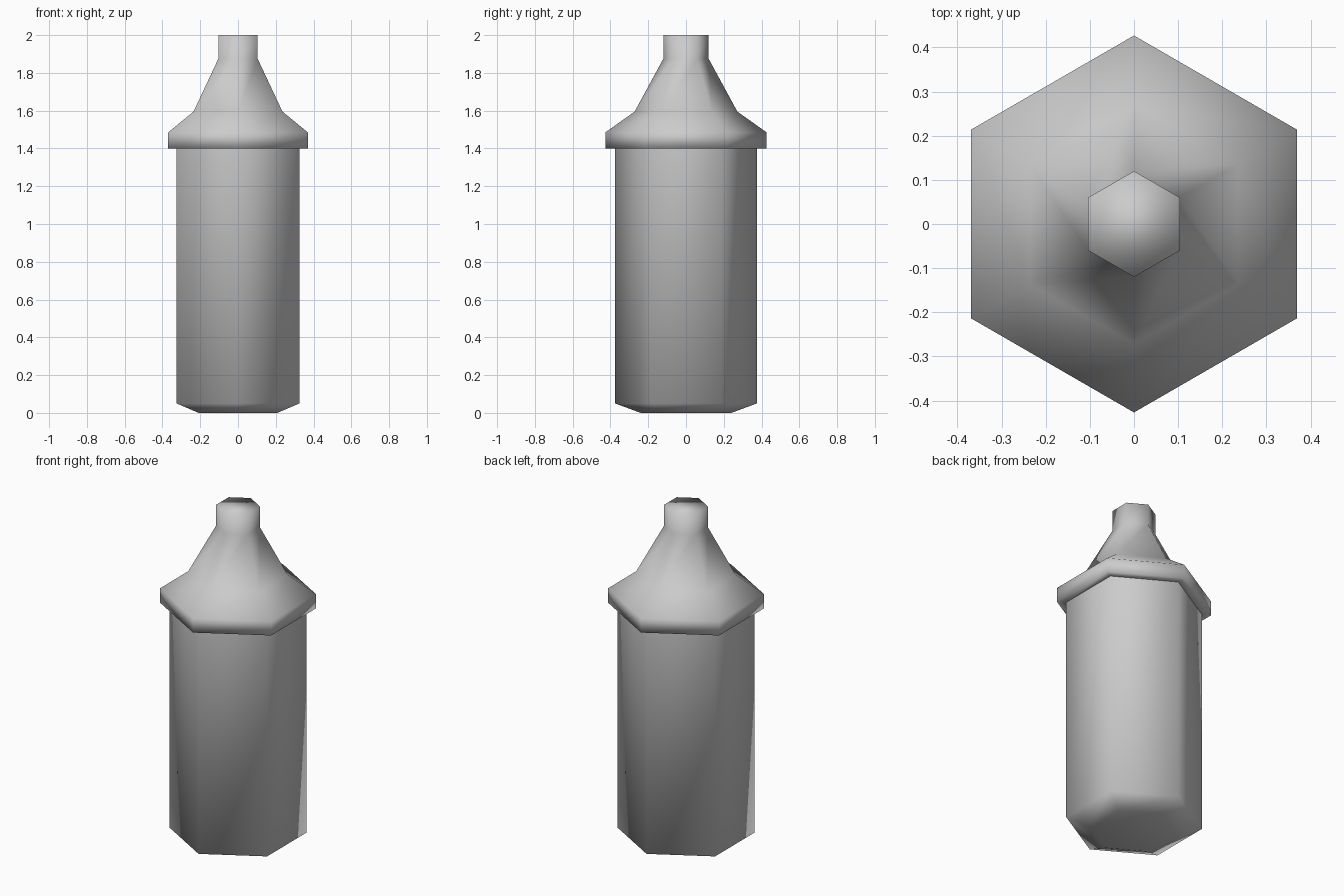
import bpy, bmesh, math

if "Cube" in bpy.data.objects:
    bpy.data.objects.remove(bpy.data.objects["Cube"])

SIDES = 6


def lathe(name, profile, cap_bottom=False, cap_top=False):
    """Six-sided smooth-shaded lathe of (radius, z) points, corners on +y/-y."""
    bm = bmesh.new()
    rings = []
    for r, z in profile:
        angles = [math.pi / 2 + i * math.tau / SIDES for i in range(SIDES)]
        rings.append([bm.verts.new((r * math.cos(a), r * math.sin(a), z)) for a in angles])
    for low, high in zip(rings, rings[1:]):
        for i in range(SIDES):
            j = (i + 1) % SIDES
            bm.faces.new((low[i], low[j], high[j], high[i]))
    if cap_bottom:
        bm.faces.new(rings[0][::-1])
    if cap_top:
        bm.faces.new(rings[-1])
    for f in bm.faces:
        f.smooth = True
    mesh = bpy.data.meshes.new(name)
    bm.to_mesh(mesh)
    bm.free()
    obj = bpy.data.objects.new(name, mesh)
    bpy.context.collection.objects.link(obj)
    return obj


# Bottle body with chamfered base, open where it meets the collar
lathe("bottle_body", [(0.24, 0.0), (0.375, 0.05), (0.375, 1.4)], cap_bottom=True)

# Collar, sloped shoulder and spout
lathe("collar_and_spout",
      [(0.375, 1.4), (0.427, 1.4), (0.427, 1.485), (0.272, 1.595),
       (0.12, 1.875), (0.12, 2.0)], cap_top=True)
